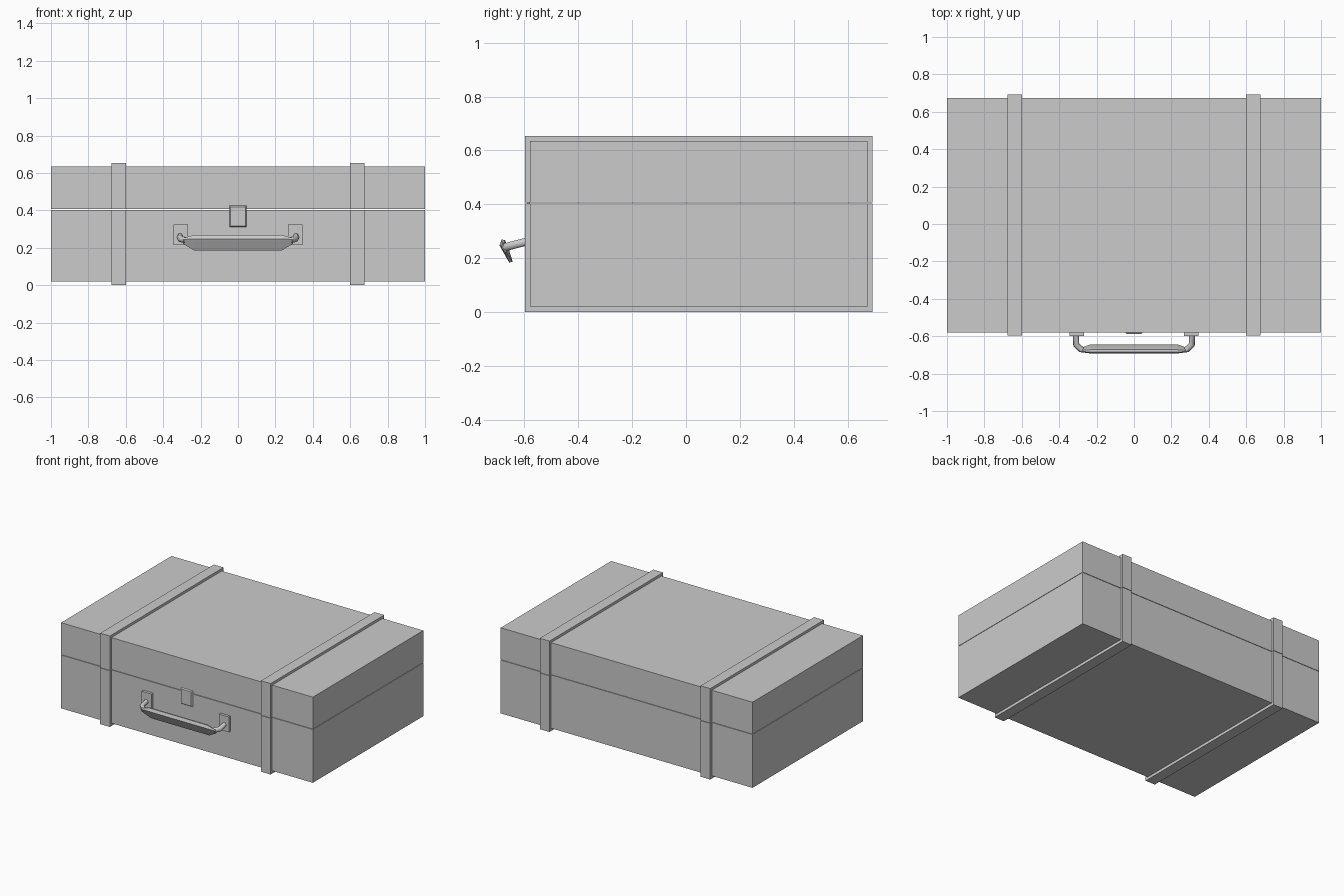
import bpy, bmesh

if "Cube" in bpy.data.objects:
    bpy.data.objects.remove(bpy.data.objects["Cube"])


def make(name, verts, faces):
    me = bpy.data.meshes.new(name)
    me.from_pydata(verts, [], faces)
    bm = bmesh.new()
    bm.from_mesh(me)
    bmesh.ops.recalc_face_normals(bm, faces=bm.faces)
    bm.to_mesh(me)
    bm.free()
    ob = bpy.data.objects.new(name, me)
    bpy.context.collection.objects.link(ob)
    return ob


def loft(name, sections):
    """Skin a list of matching closed loops, with capped ends."""
    n = len(sections[0])
    verts = [p for s in sections for p in s]
    faces = [tuple(range(n)), tuple(range(len(verts) - n, len(verts)))]
    for k in range(len(sections) - 1):
        for i in range(n):
            j = (i + 1) % n
            faces.append((k * n + i, k * n + j, k * n + n + j, k * n + n + i))
    return make(name, verts, faces)


def extrude_x(name, profile, x0, x1):
    return loft(name, [[(x, y, z) for y, z in profile] for x in (x0, x1)])


def box(name, x0, x1, y0, y1, z0, z1):
    return extrude_x(name, [(y0, z0), (y1, z0), (y1, z1), (y0, z1)], x0, x1)


Y0, Y1, Z0, Z1 = -0.579, 0.674, 0.02, 0.635   # case
T = 0.018                                     # strap thickness
SEAM_LO, SEAM_HI = 0.403, 0.406

# Case halves
box("case_base", -1, 1, Y0, Y1, Z0, SEAM_LO)
box("case_lid", -1, 1, Y0, Y1, SEAM_HI, Z1)


# Straps: U-shaped bands around each half
def u_band(seam, inner, outer):
    return [(Y0 - T, seam), (Y0 - T, outer), (Y1 + T, outer), (Y1 + T, seam),
            (Y1, seam), (Y1, inner), (Y0, inner), (Y0, seam)]


for side, s in (("left", -1), ("right", 1)):
    extrude_x(f"strap_base_{side}", u_band(SEAM_LO, Z0, 0.0), s * 0.60, s * 0.677)
    extrude_x(f"strap_lid_{side}", u_band(SEAM_HI, Z1, Z1 + T), s * 0.60, s * 0.677)

    # Handle mounting plate
    box(f"handle_plate_{side}", s * 0.268, s * 0.346, -0.598, Y0, 0.215, 0.325)

    # Bent handle arm
    cu = bpy.data.curves.new(f"handle_arm_{side}", 'CURVE')
    cu.dimensions = '3D'
    cu.bevel_depth = 0.017
    cu.bevel_resolution = 1
    cu.use_fill_caps = True
    sp = cu.splines.new('POLY')
    path = [(0.31, -0.585, 0.263), (0.309, -0.645, 0.248), (0.28, -0.673, 0.24)]
    sp.points.add(len(path) - 1)
    for p, (x, y, z) in zip(sp.points, path):
        p.co = (s * x, y, z, 1)
    arm = bpy.data.objects.new(f"handle_arm_{side}", cu)
    bpy.context.collection.objects.link(arm)
    bpy.ops.object.select_all(action='DESELECT')
    arm.select_set(True)
    bpy.context.view_layer.objects.active = arm
    bpy.ops.object.convert(target='MESH')

# Grip: slanted flat bar tapering at both ends
section = [(-0.684, 0.269), (-0.692, 0.248), (-0.685, 0.235), (-0.656, 0.184),
           (-0.643, 0.187), (-0.658, 0.235), (-0.672, 0.268)]
cy, cz = -0.68, 0.242


def grip_loop(x, k):
    return [(x, cy + (y - cy) * k, cz + (z - cz) * k) for y, z in section]


loft("handle_grip", [grip_loop(-0.295, 0.35), grip_loop(-0.232, 1),
                     grip_loop(0.232, 1), grip_loop(0.295, 0.35)])

# Lock plate and hasp with tapered fronts
def lock(name, w, z0, z1, y_front, inset):
    def loop(y, d):
        return [(-w + d, y, z0 + d), (w - d, y, z0 + d), (w - d, y, z1 - d), (-w + d, y, z1 - d)]
    loft(name, [loop(Y0, 0), loop(y_front, inset)])


lock("lock_plate", 0.046, 0.31, 0.425, -0.588, 0.006)
